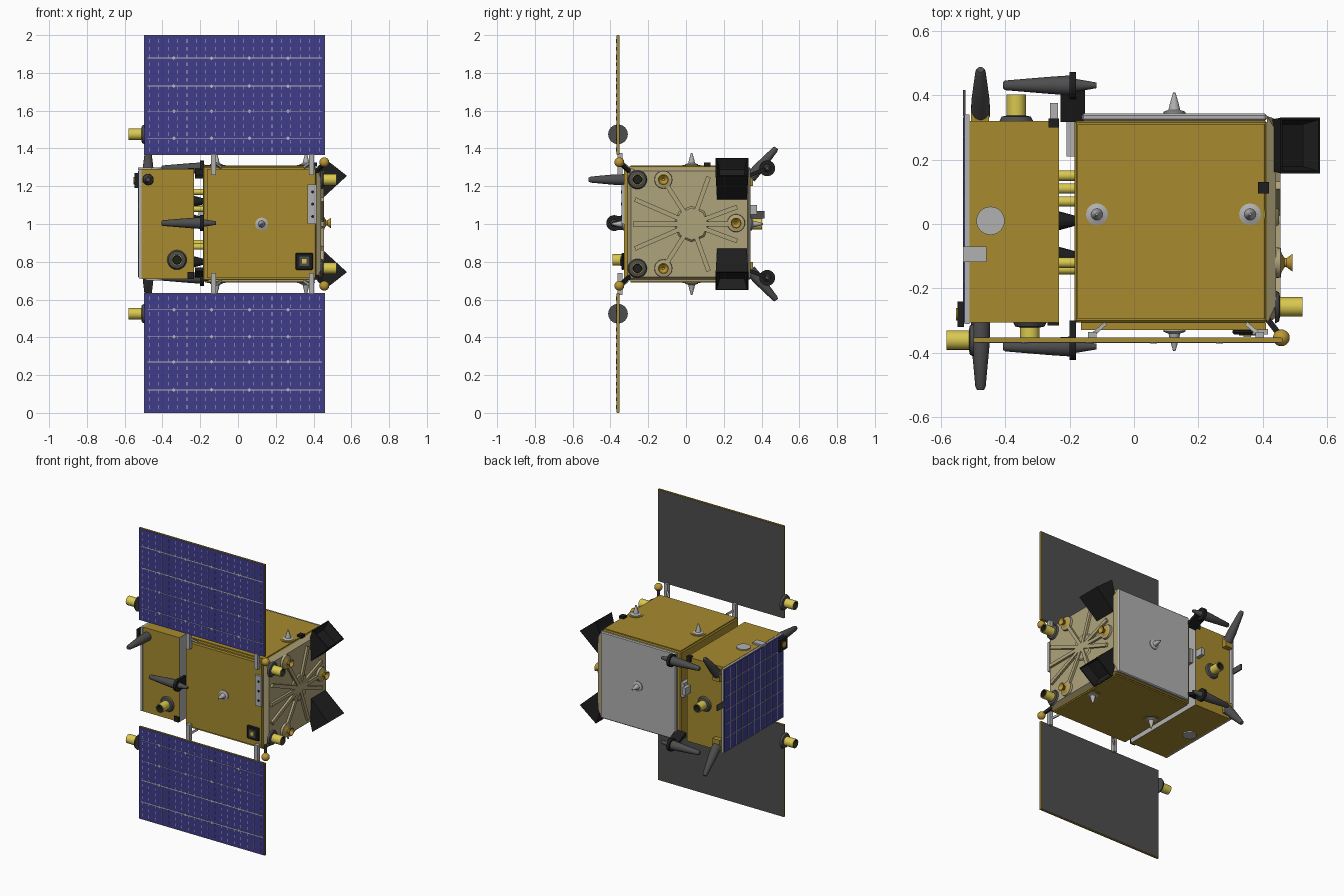
import bpy, bmesh, math
from mathutils import Vector, Matrix

if "Cube" in bpy.data.objects:
    bpy.data.objects.remove(bpy.data.objects["Cube"])

COL = {"gold foil": (.39, .26, .028), "cell blue": (.05, .045, .26), "dark grey": (.075, .075, .075),
       "black": (.013, .013, .014), "tan": (.43, .37, .2), "yellow": (.7, .58, .08),
       "light grey": (.44, .44, .44), "cell line": (.5, .5, .5), "amber": (.5, .31, .035)}
MAT = {}
for n, c in COL.items():
    MAT[n] = bpy.data.materials.new(n)
    MAT[n].diffuse_color = (*c, 1)


def finish(name, bm, mats, smooth=False):
    bmesh.ops.recalc_face_normals(bm, faces=bm.faces)
    me = bpy.data.meshes.new(name)
    bm.to_mesh(me)
    bm.free()
    for m in mats:
        me.materials.append(MAT[m])
    if smooth:
        me.shade_smooth()
        me.set_sharp_from_angle(angle=math.radians(35))
    ob = bpy.data.objects.new(name, me)
    bpy.context.collection.objects.link(ob)
    return ob


def add_box(bm, x0, x1, y0, y1, z0, z1):
    m = Matrix.Translation(((x0 + x1) / 2, (y0 + y1) / 2, (z0 + z1) / 2)) @ Matrix.Diagonal((x1 - x0, y1 - y0, z1 - z0, 1))
    return bmesh.ops.create_cube(bm, size=1, matrix=m)


def box(name, mat, *b, bevel=0):
    bm = bmesh.new()
    add_box(bm, *b)
    if bevel:
        bmesh.ops.bevel(bm, geom=bm.edges[:], offset=bevel, segments=1, affect='EDGES')
    return finish(name, bm, [mat])


def frame(p, d):
    return Matrix.Translation(p) @ Vector(d).to_track_quat('Z', 'Y').to_matrix().to_4x4()


def lathe(name, p, d, prof, mats, seg=24):
    """Revolve (radius, height) points around direction d; mats = one name or one per segment."""
    if isinstance(mats, str):
        mats = [mats] * (len(prof) - 1)
    names = list(dict.fromkeys(mats))
    bm = bmesh.new()
    M = frame(p, d)
    rings = []
    for r, h in prof:
        k = 1 if r == 0 else seg
        rings.append([bm.verts.new(M @ Vector((r * math.cos(a), r * math.sin(a), h)))
                      for a in (2 * math.pi * i / seg for i in range(k))])
    for j in range(len(prof) - 1):
        A, B = rings[j], rings[j + 1]
        for i in range(seg):
            q = [A[i % len(A)], A[(i + 1) % len(A)], B[(i + 1) % len(B)], B[i % len(B)]]
            bm.faces.new(list(dict.fromkeys(q))).material_index = names.index(mats[j])
    return finish(name, bm, names, True)


def beam(name, mat, p0, p1, w, t):
    p0, p1 = Vector(p0), Vector(p1)
    bm = bmesh.new()
    M = frame((p0 + p1) / 2, p1 - p0) @ Matrix.Diagonal((w, t, (p1 - p0).length, 1))
    bmesh.ops.create_cube(bm, size=1, matrix=M)
    return finish(name, bm, [mat])


def hull(pts):
    bm = bmesh.new()
    for p in pts:
        bm.verts.new(p)
    bmesh.ops.convex_hull(bm, input=bm.verts[:])
    bmesh.ops.dissolve_limit(bm, angle_limit=.03, verts=bm.verts[:], edges=bm.edges[:])
    bm.normal_update()
    return bm


def sensor(name, p, d, h=.085):
    # flanged yellow tube with a dark bore
    lathe(name, p, d, [(0, 0), (.052, 0), (.045, .013), (.03, .016), (.03, h), (.024, h), (.022, h - .03), (0, h - .03)],
          ["dark grey"] * 3 + ["yellow"] * 2 + ["black"] * 2)


def stud(name, p, d):
    lathe(name, p, d, [(0, 0), (.034, 0), (.034, .006), (.018, .012), (.014, .03), (.004, .065), (0, .066)], "light grey", 16)


# main body and front cover panel
box("main_body", "gold foil", -.185, .412, -.305, .32, .70, 1.305, bevel=.006)
box("front_cover", "gold foil", -.165, .41, -.328, -.305, .715, 1.29)
box("rear_radiator", "light grey", -.162, .412, .32, .342, .705, 1.3, bevel=.006)
for s in (-1, 1):
    box("body_lid", "gold foil", -.175, .405, -.295, .31, 1 + s * .306 - .004, 1 + s * .306 + .004)
    for x in (-.115, .36):
        lathe("stud_recess", (x, .03, 1 + s * .309), (0, 0, s), [(0, 0), (.048, 0), (.048, .004), (0, .004)], "gold foil")
        stud("top_stud", (x, .03, 1 + s * .31), (0, 0, s))
stud("front_stud", (.125, -.328, 1), (0, -1, 0))
stud("rear_stud", (.125, .342, 1), (0, 1, 0))

# second module, inner face light grey
mod = box("service_module", "gold foil", -.51, -.232, -.305, .32, .71, 1.29)
mod.data.materials.append(MAT["light grey"])
for f in mod.data.polygons:
    f.material_index = int(f.normal.x > .9)
box("array_base", "light grey", -.525, -.51, -.31, .34, .712, 1.288)
box("body_array", "cell blue", -.528, -.525, -.305, .335, .717, 1.283)
bm = bmesh.new()
for i in range(1, 10):
    add_box(bm, -.53, -.527, -.305 + i * .064 - .0015, -.305 + i * .064 + .0015, .72, 1.28)
for i in range(1, 6):
    add_box(bm, -.53, -.527, -.3, .33, .717 + i * .094 - .002, .717 + i * .094 + .002)
finish("body_array_lines", bm, ["cell line"])

# separation fittings in the gap
for y, z in ((.11, 1.17), (.07, .9), (-.14, .88), (-.12, 1.08), (.15, 1.0)):
    lathe("gap_post", (-.235, y, z), (1, 0, 0), [(0, 0), (.016, 0), (.016, .055), (0, .055)], "yellow", 12)
for y, z in ((.01, 1.12), (-.1, 1.02), (.01, .8)):
    lathe("gap_cone", (-.235, y, z), (1, 0, 0), [(0, 0), (.03, 0), (.015, .055), (0, .055)], "black", 16)

# solar wings
for s in (-1, 1):
    def zz(a, b):
        return sorted((1 + s * a, 1 + s * b))
    box("wing_core", "gold foil", -.497, .46, -.366, -.354, *zz(.366, 1.0))
    box("wing_cells", "cell blue", -.494, .457, -.368, -.366, *zz(.369, .997))
    box("wing_back", "dark grey", -.494, .457, -.354, -.352, *zz(.369, .997))
    bm = bmesh.new()
    Y = (-.3695, -.3675)
    rows = (.878, .73, .597, .454)
    for d, w in zip(rows, (.003, .003, .0012, .0012)):
        add_box(bm, -.48, .445, *Y, *zz(d - w, d + w))
        for x in (-.34, -.14, .06, .265):
            m = Matrix.Translation((x, -.3688, 1 + s * d)) @ Matrix.Rotation(math.pi / 4, 4, 'Y') @ Matrix.Diagonal((.015, .003, .015, 1))
            bmesh.ops.create_cube(bm, size=1, matrix=m)
    for i in range(19):
        x = -.47 + i * .05
        for j in range(15):
            d = .385 + j * .041
            add_box(bm, x - .0016, x + .0016, *Y, *zz(d, d + .02))
    finish("wing_cell_lines", bm, ["cell line"])
    # hinges, wing tip sensors, corner balls
    for x in (-.13, .39):
        box("wing_hinge", "light grey", x - .013, x + .013, -.362, -.335, *zz(.26, .375))
        beam("hinge_brace", "light grey", (x, -.345, 1 + s * .33), (x + (.04 if x < 0 else -.04), -.31, 1 + s * .3), .012, .012)
    sensor("wing_sensor", (-.496, -.36, 1 + s * .475), (-1, 0, 0))
    bm = bmesh.new()
    bmesh.ops.create_uvsphere(bm, u_segments=20, v_segments=12, radius=.026, matrix=Matrix.Translation((.457, -.353, 1 + s * .327)))
    finish("corner_ball", bm, ["amber"], True)
    beam("ball_strut", "black", (.41, -.29, 1 + s * .27), (.455, -.348, 1 + s * .322), .018, .018)
    sensor("end_sensor", (.437, -.257, 1 + s * .235), (1, 0, 0))

    # square horns with hollow mouths
    quad = ((.42, .24, .008), (.43, .12, .008), (.577, .255, 0), (.455, .35, 0))
    bm = hull([(x, y, 1 + s * d) for x, d, i in quad for y in (.157 + i, .33 - i)])
    mouth = max(bm.faces, key=lambda f: f.normal.dot(Vector((.62, 0, s * .78))))
    bmesh.ops.inset_region(bm, faces=[mouth], thickness=.01)
    r = bmesh.ops.inset_region(bm, faces=[mouth], thickness=.02, depth=-.06)
    finish("horn", bm, ["black"])

# tan end plate with ribs and nozzles
bm = hull([(.412, y, z) for y in (-.31, .335) for z in (.705, 1.3)] +
          [(.44, y, z) for y, z in ((-.29, .76), (-.25, .72), (.29, .72), (.325, .76), (.325, 1.24), (.29, 1.28), (-.25, 1.28), (-.29, 1.24))])
finish("end_plate", bm, ["tan"])
lathe("end_hub", (.435, .03, 1), (1, 0, 0), [(0, 0), (.1, 0), (.085, .014), (0, .014)], "tan", 8)
for y, z in ((-.12, .235), (-.27, .13), (.12, .25), (.27, .09)):
    for s in (-1, 1):
        beam("end_rib", "tan", (.443, .03, 1), (.443, y, 1 + s * z), .024, .024)
beam("end_rib", "tan", (.443, -.28, 1), (.443, .3, 1), .024, .024)
for y, z in ((-.12, 1.235), (-.12, .765), (.265, 1.005)):
    lathe("nozzle", (.437, y, z), (1, 0, 0),
          [(0, 0), (.048, 0), (.046, .018), (.03, .02), (.014, .03), (.014, .036), (.028, .055), (.024, .055), (.006, .035), (0, .035)],
          ["tan"] * 3 + ["amber"] * 6)

# axial dark antennas on brackets
for y, z, by, bz in ((-.38, 1.005, -.3, 1.005), (.43, 1.295, .32, 1.25), (.43, .715, .32, .76)):
    beam("antenna_arm", "black", (-.19, by, bz), (-.19, y, z), .075 if y > 0 else .02, .02 if y > 0 else .075)
    lathe("antenna_disc", (-.2, y, z), (1, 0, 0), [(0, 0), (.042, 0), (.042, .02), (0, .02)], "black")
    lathe("axial_antenna", (-.195, y, z), (-1, 0, 0), [(0, 0), (.031, 0), (.027, .06), (.015, .205), (.01, .211), (0, .211)], "dark grey")
    lathe("antenna_tip", (-.182, y, z), (1, 0, 0), [(0, 0), (.02, 0), (.009, .065), (0, .065)], "dark grey")
# radial dark antennas
for p, q in (((-.476, -.305, 1.235), (0, -1, 0)), ((-.476, .34, 1.245), (0, .66, .75)), ((-.476, .34, .755), (0, .66, -.75))):
    lathe("radial_antenna", p, q, [(0, 0), (.03, 0), (.028, .07), (.016, .2), (.011, .21), (0, .21)], "dark grey")
for z in (1.235, .765):
    box("antenna_base", "gold foil", -.505, -.45, .32, .355, z - .035, z + .035)

# module sensors and fittings
sensor("front_sensor", (-.323, -.305, .81), (0, -1, 0))
sensor("rear_sensor", (-.365, .32, 1.0), (0, 1, 0), .082)
for s in (-1, 1):
    lathe("module_disc", (-.445, .01, 1 + s * .29), (0, 0, s), [(0, 0), (.044, 0), (.044, .008), (0, .008)], "light grey")
box("module_tab", "light grey", -.53, -.457, -.118, -.07, 1.285, 1.3)
box("star_tracker", "black", -.548, -.527, -.32, -.24, 1.19, 1.27)
lathe("tracker_lens", (-.548, -.28, 1.23), (-1, 0, 0), [(.02, 0), (.02, .004), (0, .004)], "amber", 16)
box("array_plate", "dark grey", -.53, -.522, .335, .415, 1.03, 1.07)
box("side_box", "black", -.265, -.232, .3, .327, 1.262, 1.297)
box("side_box", "black", -.268, -.232, -.315, -.3, .71, .745)
box("top_box", "black", .384, .418, .094, .13, 1.305, 1.325)
box("gap_box", "light grey", -.21, -.185, .21, .32, 1.0, 1.1)
box("rear_box", "light grey", -.26, -.235, .32, .375, 1.05, 1.1)

# details on the front face
box("front_bracket", "light grey", .367, .415, -.342, -.326, 1.0, 1.21)
for i in range(3):
    lathe("bracket_hole", (.395, -.342, 1.04 + i * .065), (0, -1, 0), [(.008, 0), (.008, .002), (0, .002)], "black", 10)
box("patch_antenna", "black", .305, .397, -.342, -.326, .757, .847, bevel=.005)
box("patch_frame", "dark grey", .325, .377, -.346, -.342, .777, .827)
box("patch_center", "yellow", .339, .363, -.35, -.346, .79, .814)

for m in bpy.data.materials:
    if m.users and not m.is_grease_pencil:
        m.use_nodes = True
        m.node_tree.nodes["Principled BSDF"].inputs["Base Color"].default_value = m.diffuse_color
